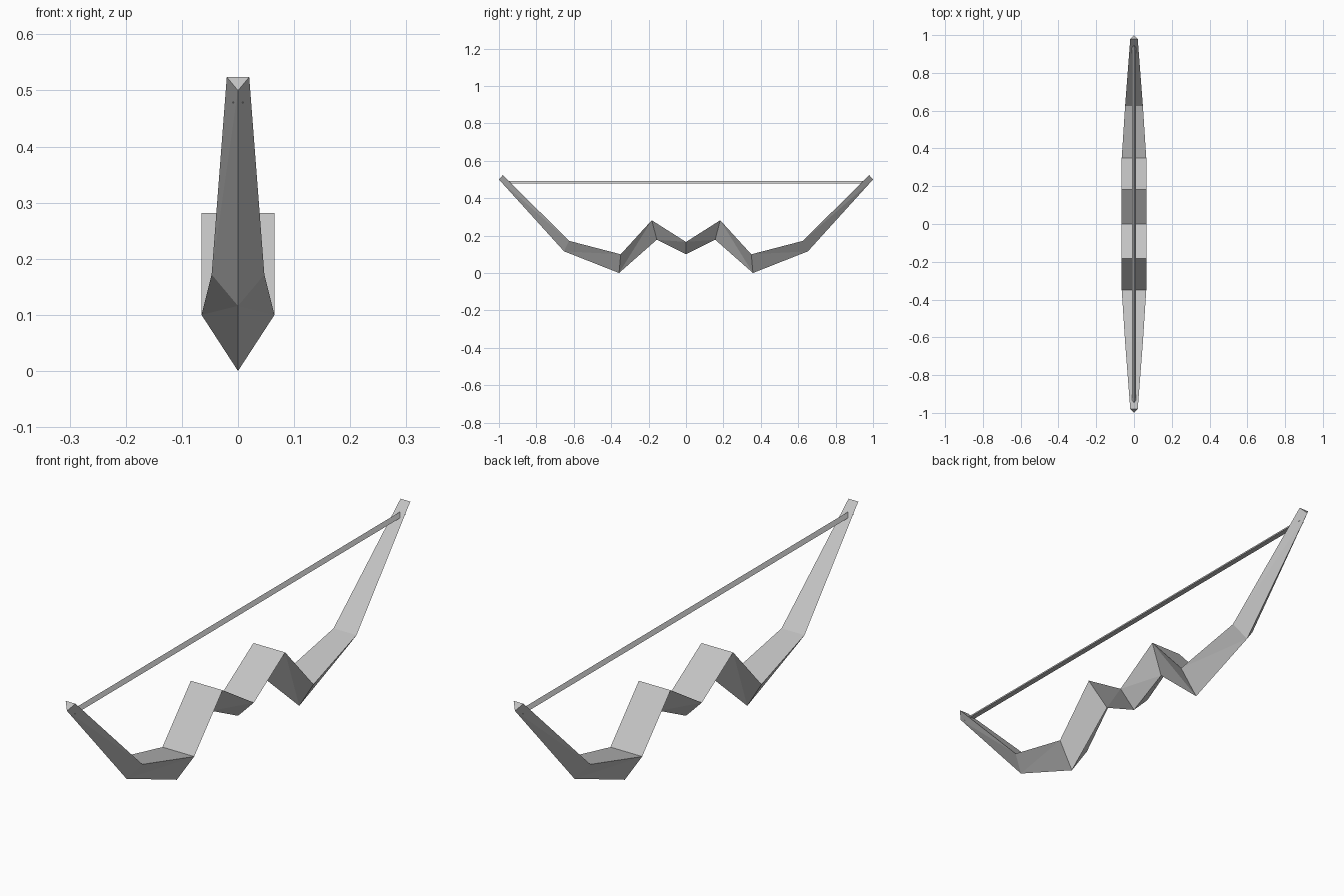
import bpy
import bmesh

cube = bpy.data.objects.get("Cube")
if cube:
    bpy.data.objects.remove(cube, do_unlink=True)

GREY = (0.55, 0.55, 0.55, 1.0)
grey = bpy.data.materials.new("plain grey")
grey.use_nodes = True
grey.diffuse_color = GREY
grey.node_tree.nodes["Principled BSDF"].inputs["Base Color"].default_value = GREY


def loft(name, sections, cap_start=True):
    """Join triangular cross-sections (left, right, ridge) into one solid."""
    bm = bmesh.new()
    rings = [[bm.verts.new(p) for p in ring] for ring in sections]
    for (l0, r0, k0), (l1, r1, k1) in zip(rings, rings[1:]):
        bm.faces.new((l0, l1, r1, r0))
        # Twisted flanks fold from the inner corner to the outer ridge
        for a, b in ((l0, l1), (r0, r1)):
            bm.faces.new((a, k0, k1))
            bm.faces.new((a, k1, b))
    bm.faces.new(rings[-1])
    if cap_start:
        bm.faces.new(rings[0])
    bmesh.ops.recalc_face_normals(bm, faces=bm.faces)
    if not cap_start:
        # An open shell needs a known outward direction: the top faces up
        bm.normal_update()
        top = next(f for f in bm.faces if len(f.verts) == 4)
        if top.normal.z < 0:
            bmesh.ops.reverse_faces(bm, faces=bm.faces)
    mesh = bpy.data.meshes.new(name)
    bm.to_mesh(mesh)
    bm.free()
    mesh.materials.append(grey)
    obj = bpy.data.objects.new(name, mesh)
    bpy.context.collection.objects.link(obj)
    return obj


# Bow body: half width, top edge (y, z), bottom ridge (y, z), grip to tip
stations = [
    (0.065, (0.0, 0.166), (0.0, 0.10)),
    (0.065, (0.183, 0.282), (0.156, 0.178)),
    (0.065, (0.349, 0.10), (0.358, 0.0)),
    (0.047, (0.626, 0.172), (0.652, 0.116)),
    (0.020, (0.979, 0.524), (1.0, 0.50)),
]
bow = loft(
    "bow_body",
    [((-w, *top), (w, *top), (0, *ridge)) for w, top, ridge in stations],
    cap_start=False,
)
mirror = bow.modifiers.new("mirror", "MIRROR")
mirror.use_axis = (False, True, False)
mirror.use_clip = True

# Bowstring: thin triangular bar, ridge upward, tucked into both tips
loft(
    "bowstring",
    [((-0.01, y, 0.478), (0.01, y, 0.478), (0, y, 0.493)) for y in (-0.966, 0.966)],
)
